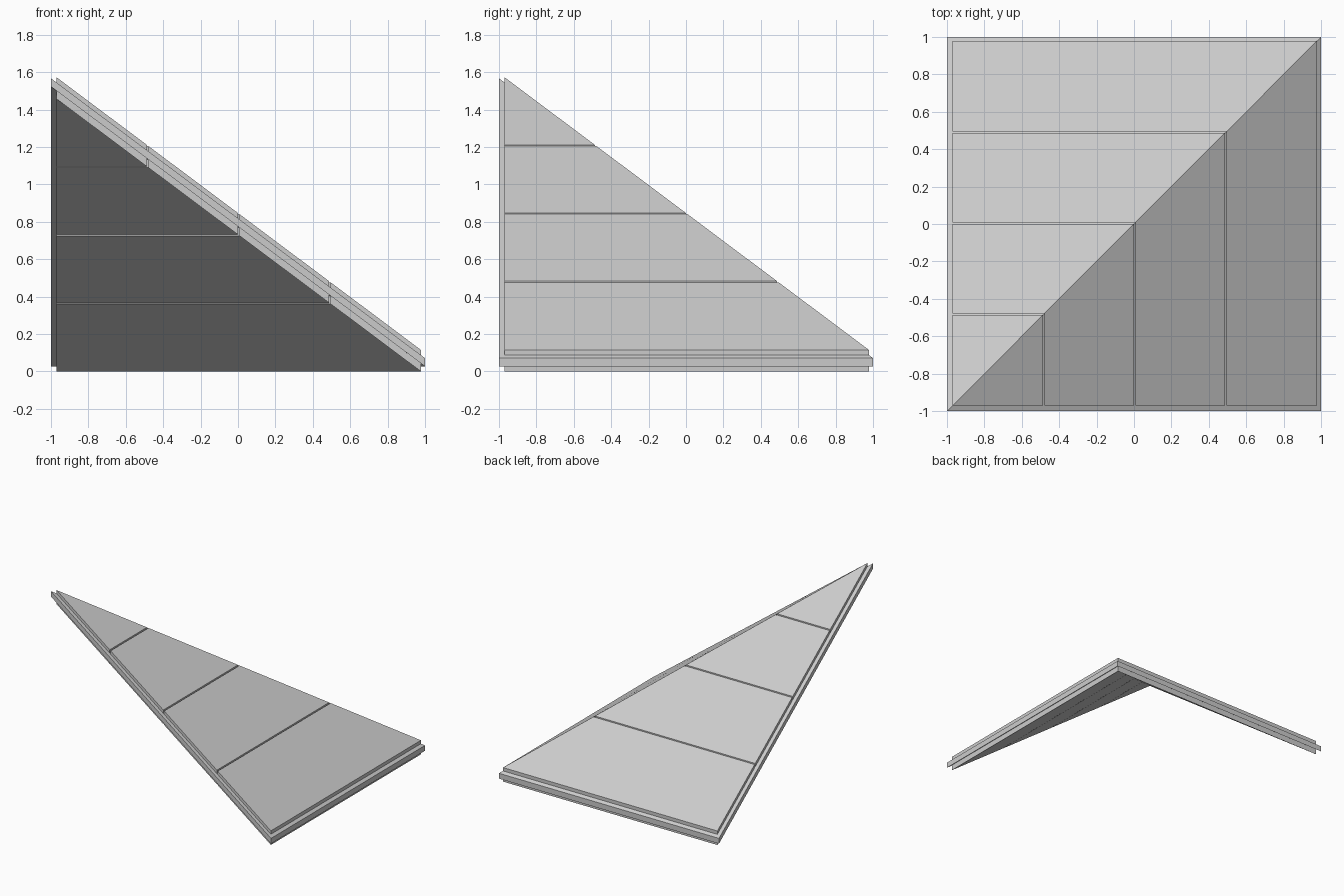
import bpy, bmesh

if "Cube" in bpy.data.objects:
    bpy.data.objects.remove(bpy.data.objects["Cube"])

SLOPE = 0.748          # rise per unit of run
LO, HI = -0.97, 0.978  # inset limits of the outer and inner skins
COUNT = 4              # panels per slope
GAP = 0.008            # joint between neighbouring panels


def hip_panel(name, a, b, lo, z_bottom, z_top):
    """L-shaped strip of a hipped slope; heights are measured at x = 1 or y = 1."""
    bm = bmesh.new()

    def vert(x, y):
        return bm.verts.new((x, y, z_top + SLOPE * (1 - max(x, y))))

    hip_low, hip_high = vert(b, b), vert(a, a)
    right, left = [vert(b, lo), hip_low, hip_high], [hip_high, hip_low, vert(lo, b)]
    if a > lo:
        right.append(vert(a, lo))
        left.append(vert(lo, a))
    top = [bm.faces.new(right), bm.faces.new(left)]
    ext = bmesh.ops.extrude_face_region(bm, geom=top, use_keep_orig=True)
    lower = [g for g in ext["geom"] if isinstance(g, bmesh.types.BMVert)]
    bmesh.ops.translate(bm, verts=lower, vec=(0, 0, z_bottom - z_top))
    bmesh.ops.recalc_face_normals(bm, faces=bm.faces)
    mesh = bpy.data.meshes.new(name)
    bm.to_mesh(mesh)
    bm.free()
    obj = bpy.data.objects.new(name, mesh)
    bpy.context.collection.objects.link(obj)
    return obj


# continuous core that sticks out as a tongue on every edge
hip_panel("roof_core", -1, 1, -1, 0.027, 0.071)

# outer and inner skins, split into panels with narrow joints
step = (HI - LO) / COUNT
for i in range(COUNT):
    a = LO + i * step + (GAP / 2 if i else 0)
    b = LO + (i + 1) * step - (GAP / 2 if i < COUNT - 1 else 0)
    hip_panel(f"outer_panel_{i + 1}", a, b, LO, 0.071, 0.099)
    hip_panel(f"inner_panel_{i + 1}", a, b, LO, 0 - SLOPE * (1 - HI), 0.027)
